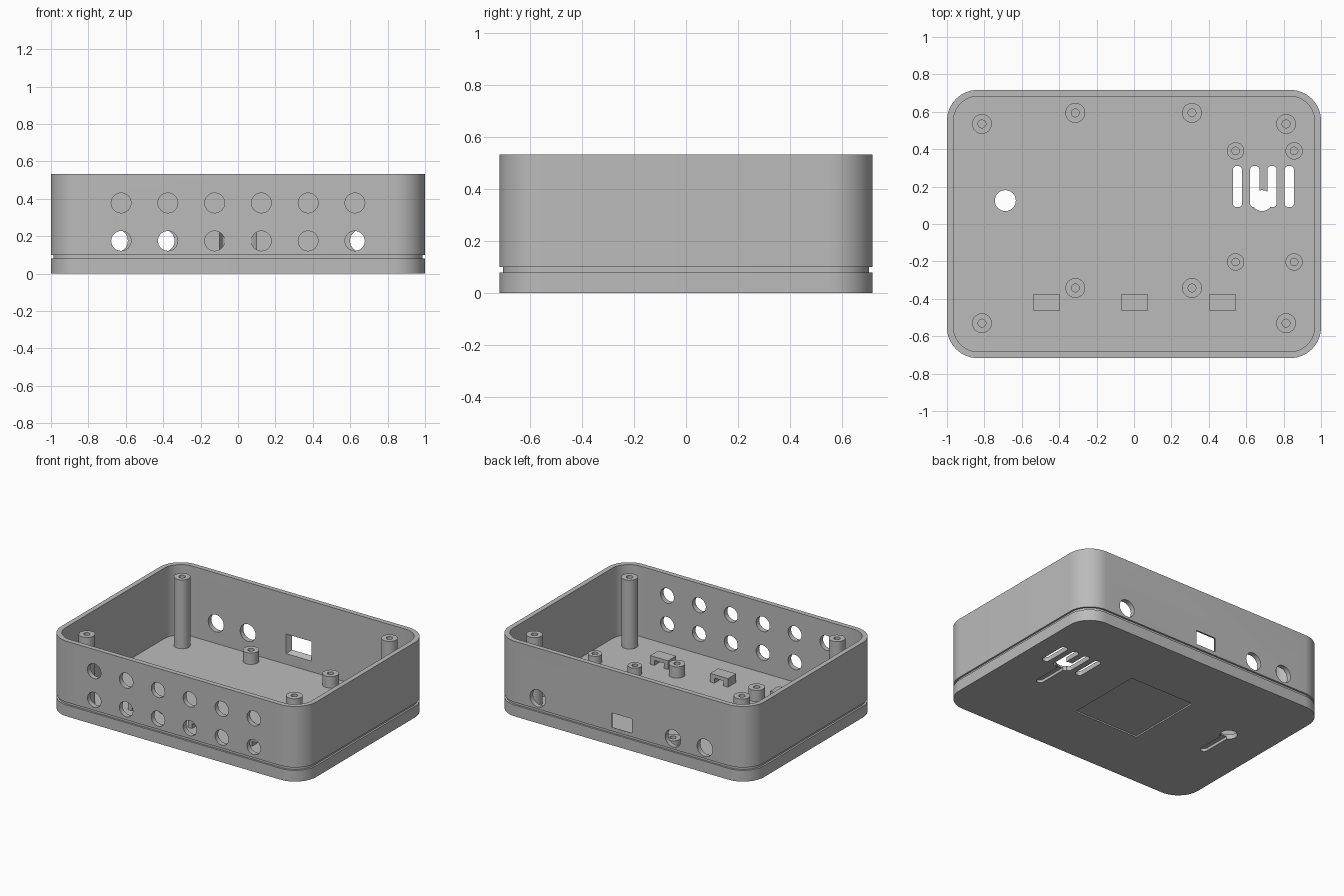
import bpy, bmesh, math
from mathutils import Vector

cube = bpy.data.objects.get("Cube")
if cube:
    bpy.data.objects.remove(cube, do_unlink=True)

grey = bpy.data.materials.new("plain grey")
grey.use_nodes = True
grey.diffuse_color = (0.5, 0.5, 0.5, 1)
grey.node_tree.nodes["Principled BSDF"].inputs["Base Color"].default_value = (0.5, 0.5, 0.5, 1)

HALF_X, HALF_Y, HEIGHT = 1.0, 0.717, 0.532
WALL, FLOOR, CORNER = 0.035, 0.033, 0.165


def outline(w, h, r=0, n=10):
    """Rounded rectangle; a circle when r is half of both sides."""
    if r == 0:
        n = 0
    pts = []
    for k, (sx, sy) in enumerate([(1, 1), (-1, 1), (-1, -1), (1, -1)]):
        for i in range(n + 1):
            a = math.pi / 2 * (k + (i / n if n else 0))
            pts.append((sx * (w / 2 - r) + r * math.cos(a), sy * (h / 2 - r) + r * math.sin(a)))
    return pts


def loft(name, rings):
    """Skin a stack of equal rings and cap both ends."""
    bm = bmesh.new()
    loops = [[bm.verts.new(p) for p in ring] for ring in rings]
    n = len(loops[0])
    for a, b in zip(loops, loops[1:]):
        for i in range(n):
            j = (i + 1) % n
            bm.faces.new((a[i], a[j], b[j], b[i]))
    bm.faces.new(loops[0])
    bm.faces.new(loops[-1])
    bmesh.ops.remove_doubles(bm, verts=bm.verts, dist=1e-5)
    bmesh.ops.recalc_face_normals(bm, faces=bm.faces)
    me = bpy.data.meshes.new(name)
    bm.to_mesh(me)
    bm.free()
    me.materials.append(grey)
    ob = bpy.data.objects.new(name, me)
    bpy.context.collection.objects.link(ob)
    return ob


def flat(pts, z, x=0, y=0):
    return [Vector((x + u, y + v, z)) for u, v in pts]


def upright(pts, y, x=0, z=0):
    return [Vector((x + u, y, z + v)) for u, v in pts]


def select(ob):
    bpy.ops.object.select_all(action='DESELECT')
    ob.select_set(True)
    bpy.context.view_layer.objects.active = ob


def smooth(ob):
    select(ob)
    bpy.ops.object.shade_smooth_by_angle(angle=math.radians(30))


def cut(target, cutter):
    cutter.hide_render = True
    mod = target.modifiers.new("cut", 'BOOLEAN')
    mod.operation, mod.solver, mod.object = 'DIFFERENCE', 'EXACT', cutter
    select(target)
    bpy.ops.object.modifier_apply(modifier=mod.name)
    bpy.data.objects.remove(cutter, do_unlink=True)


# Open tray with a groove around the outside: (inset, height) steps
def tray_ring(inset, z):
    return flat(outline(2 * (HALF_X - inset), 2 * (HALF_Y - inset), CORNER - inset, 14), z)


steps = [(0, 0), (0, 0.08), (0.013, 0.08), (0.013, 0.1), (0, 0.1),
         (0, HEIGHT), (WALL, HEIGHT), (WALL, FLOOR)]
case = loft("enclosure", [tray_ring(*s) for s in steps])

# Two rows of round holes in the front wall, three larger ones in the back
def wall_hole(x, z, r, side):
    circle = outline(2 * r, 2 * r, r, 8)
    cut(case, loft("hole_cutter", [upright(circle, side * y, x, z) for y in (0.6, 0.8)]))


for z in (0.175, 0.378):
    for i in range(6):
        wall_hole((i - 2.5) * 0.25, z, 0.053, -1)
for x in (-0.65, -0.4, 0.66):
    wall_hole(x, 0.176, 0.061, 1)

# Tapered socket window in the back wall
cut(case, loft("window_cutter", [
    upright(outline(0.2, 0.14), HALF_Y - WALL - 0.001, 0, 0.178),
    upright(outline(0.155, 0.1), HALF_Y + 0.001, 0, 0.178)]))

# Shallow label recess under the floor
cut(case, loft("recess_cutter", [flat(outline(0.51, 0.56), z) for z in (-0.1, 0.01)]))

# Hanging keyholes: a through hole with a blind slot below it
for x in (-0.688, 0.685):
    bulb, slot = outline(0.112, 0.112, 0.056, 8), outline(0.05, 0.27, 0.025, 6)
    cut(case, loft("slot_cutter", [flat(slot, z, x, -0.01) for z in (-0.1, 0.02)]))
    cut(case, loft("bulb_cutter", [flat(bulb, z, x, 0.125) for z in (-0.1, 0.06)]))

# Row of vent slots
for i in range(4):
    vent = outline(0.05, 0.22, 0.02, 5)
    cut(case, loft("vent_cutter", [flat(vent, z, 0.553 + i * 0.0925, 0.2) for z in (-0.11, 0.07)]))
smooth(case)


# Screw posts and board standoffs with blind screw holes
def post(name, x, y, r, hole, top, depth):
    profile = [(r, FLOOR - 0.01), (r, top), (hole, top), (hole, top - depth)]
    smooth(loft(name, [flat(outline(2 * q, 2 * q, q, 7), z, x, y) for q, z in profile]))


for x in (-0.813, 0.813):
    for y in (-0.53, 0.535):
        post("corner_post", x, y, 0.053, 0.021, 0.52, 0.12)
for x in (-0.314, 0.31):
    for y in (-0.342, 0.594):
        post("board_standoff", x, y, 0.053, 0.021, 0.113, 0.07)
for x in (0.543, 0.856):
    for y in (-0.203, 0.391):
        post("small_standoff", x, y, 0.046, 0.02, 0.091, 0.05)

# Cable tie bridges
arch = [(-0.07, 0), (-0.07, 0.062), (0.07, 0.062), (0.07, 0),
        (0.037, 0), (0.037, 0.036), (-0.037, 0.036), (-0.037, 0)]
for x in (-0.468, 0.003, 0.473):
    loft("cable_bridge", [upright(arch, y, x, FLOOR - 0.001) for y in (-0.465, -0.374)])
